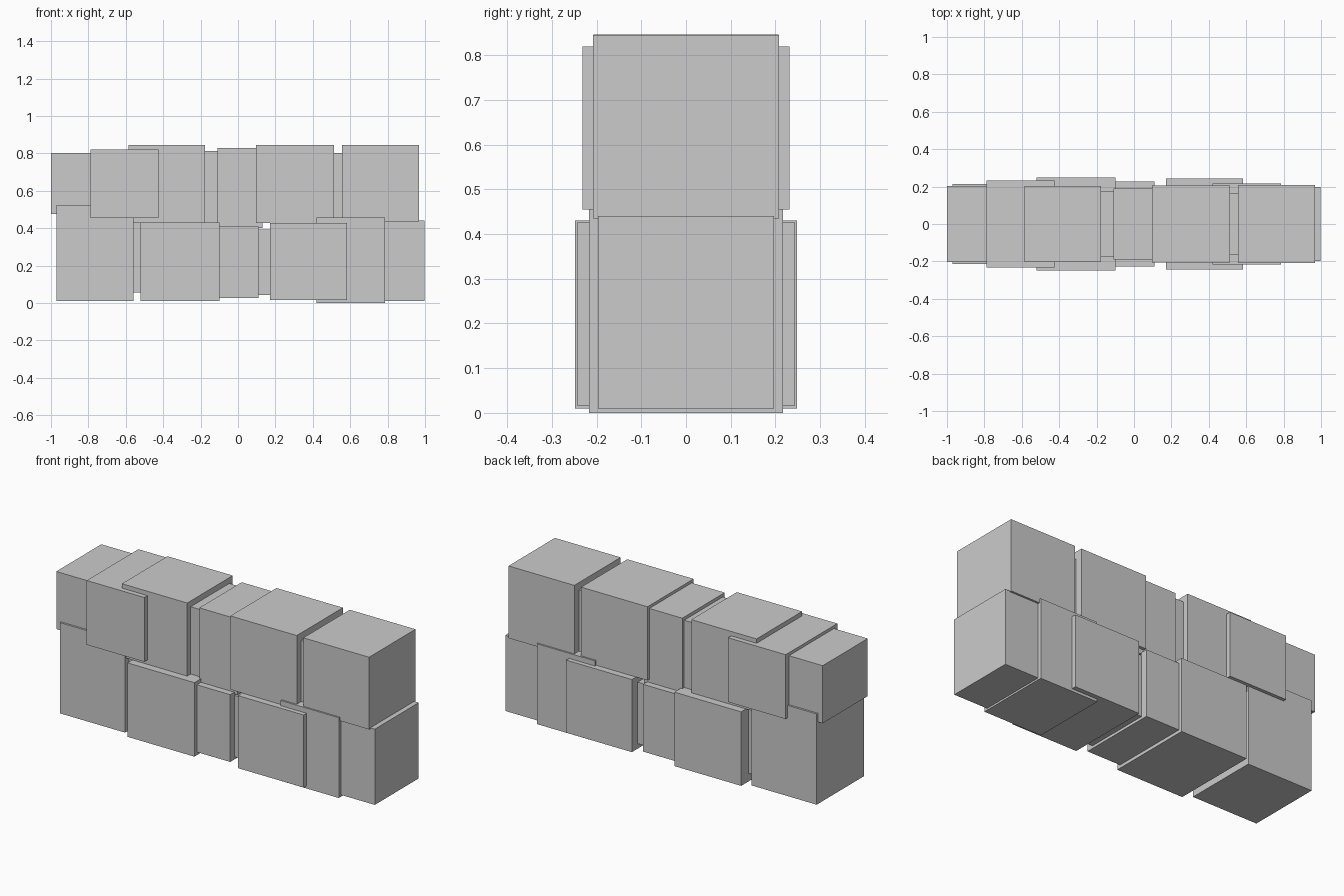
import bpy

cube = bpy.data.objects.get("Cube")
if cube:
    bpy.data.objects.remove(cube, do_unlink=True)

stone = bpy.data.materials.new("grey_stone")
stone.use_nodes = True
grey = (0.6, 0.6, 0.6, 1)
stone.diffuse_color = grey
stone.node_tree.nodes["Principled BSDF"].inputs["Base Color"].default_value = grey


def block(name, left, right, bottom, top, half_depth, shift=0.0):
    """Add one flat-faced stone spanning the given limits."""
    bpy.ops.mesh.primitive_cube_add(size=1)
    ob = bpy.context.object
    ob.name = ob.data.name = name
    size = (right - left, 2 * half_depth, top - bottom)
    centre = ((left + right) / 2, shift, (bottom + top) / 2)
    for v in ob.data.vertices:
        v.co = [c * s + m for c, s, m in zip(v.co, size, centre)]
    ob.data.materials.append(stone)


# Lower course of stones
block("lower_end_stone_right", -0.97, -0.56, 0.01, 0.525, 0.213)
block("lower_wide_stone_right", -0.52, -0.10, 0.01, 0.43, 0.248)
block("lower_middle_stone", -0.11, 0.11, 0.028, 0.41, 0.227)
block("lower_wide_stone_left", 0.17, 0.583, 0.015, 0.427, 0.243)
block("lower_tall_stone_left", 0.42, 0.785, 0.0, 0.456, 0.217)
block("lower_end_stone_left", 0.585, 0.997, 0.01, 0.44, 0.197)

# Upper course of stones
block("upper_end_stone_right", -1.0, -0.63, 0.476, 0.803, 0.202)
block("upper_face_stone_right", -0.788, -0.426, 0.455, 0.82, 0.232)
block("upper_wide_stone_right", -0.586, -0.176, 0.43, 0.845, 0.204)
block("upper_middle_stone", -0.11, 0.13, 0.40, 0.83, 0.19)
block("upper_wide_stone_left", 0.097, 0.514, 0.428, 0.846, 0.207)
block("upper_end_stone_left", 0.556, 0.969, 0.435, 0.845, 0.208)

# Recessed stones that fill the gaps
block("lower_filler_right", -0.60, -0.30, 0.055, 0.435, 0.18)
block("lower_filler_left", 0.05, 0.25, 0.043, 0.392, 0.19)
block("upper_filler_right", -0.30, -0.05, 0.40, 0.812, 0.173)
block("upper_filler_left", 0.40, 0.70, 0.40, 0.803, 0.167)
